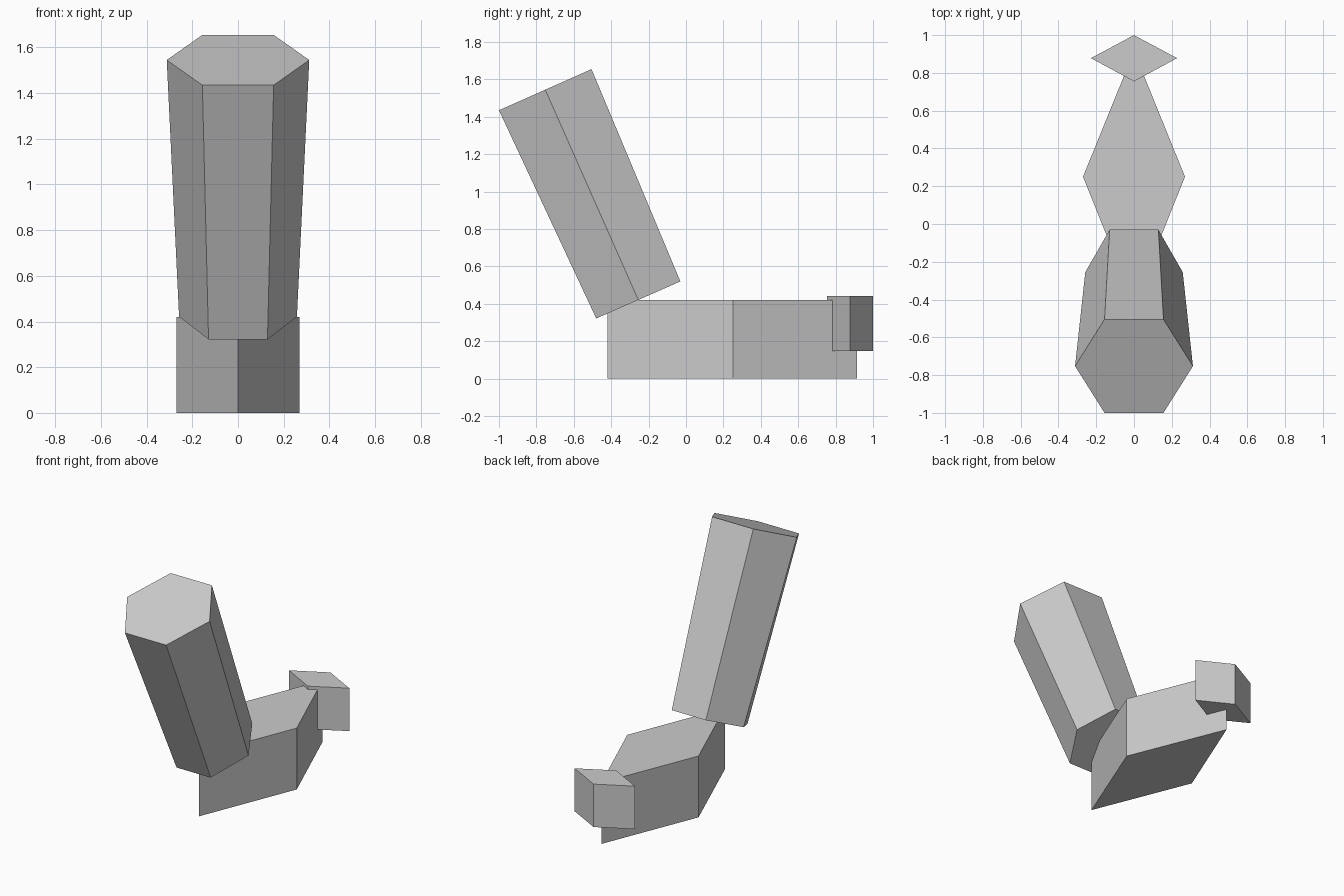
import bpy
import bmesh

if "Cube" in bpy.data.objects:
    bpy.data.objects.remove(bpy.data.objects["Cube"])

grey = bpy.data.materials.new("plain grey")
grey.diffuse_color = (0.6, 0.6, 0.6, 1)
grey.use_nodes = True
grey.node_tree.nodes["Principled BSDF"].inputs["Base Color"].default_value = grey.diffuse_color


def loft(name, lower, upper):
    """Closed solid between two matching rings."""
    bm = bmesh.new()
    a = [bm.verts.new(p) for p in lower]
    b = [bm.verts.new(p) for p in upper]
    n = len(a)
    bm.faces.new(a[::-1])
    bm.faces.new(b)
    for i in range(n):
        j = (i + 1) % n
        bm.faces.new((a[i], a[j], b[j], b[i]))
    bmesh.ops.recalc_face_normals(bm, faces=bm.faces[:])
    mesh = bpy.data.meshes.new(name)
    bm.to_mesh(mesh)
    bm.free()
    mesh.materials.append(grey)
    obj = bpy.data.objects.new(name, mesh)
    bpy.context.collection.objects.link(obj)
    return obj


def diamond(half_width, y_front, y_mid, y_back, z):
    return [(0, y_front, z), (half_width, y_mid, z),
            (0, y_back, z), (-half_width, y_mid, z)]


def hexagon(r, front, back):
    """Tilted hexagon ring from its front and back edges, given as (y, z)."""
    mid = [(f + b) / 2 for f, b in zip(front, back)]
    return [(-r / 2, *front), (r / 2, *front), (r, *mid),
            (r / 2, *back), (-r / 2, *back), (-r, *mid)]


# Long diamond base
loft("base", diamond(0.27, -0.42, 0.25, 0.915, 0), diamond(0.27, -0.42, 0.25, 0.915, 0.42))

# Small diamond block at the back end
loft("rear_block", diamond(0.228, 0.755, 0.878, 1.0, 0.148), diamond(0.228, 0.755, 0.878, 1.0, 0.442))

# Leaning, slightly flared six-sided column
loft("leaning_column",
     hexagon(0.258, (-0.48, 0.322), (-0.03, 0.52)),
     hexagon(0.312, (-1.0, 1.435), (-0.505, 1.655)))
